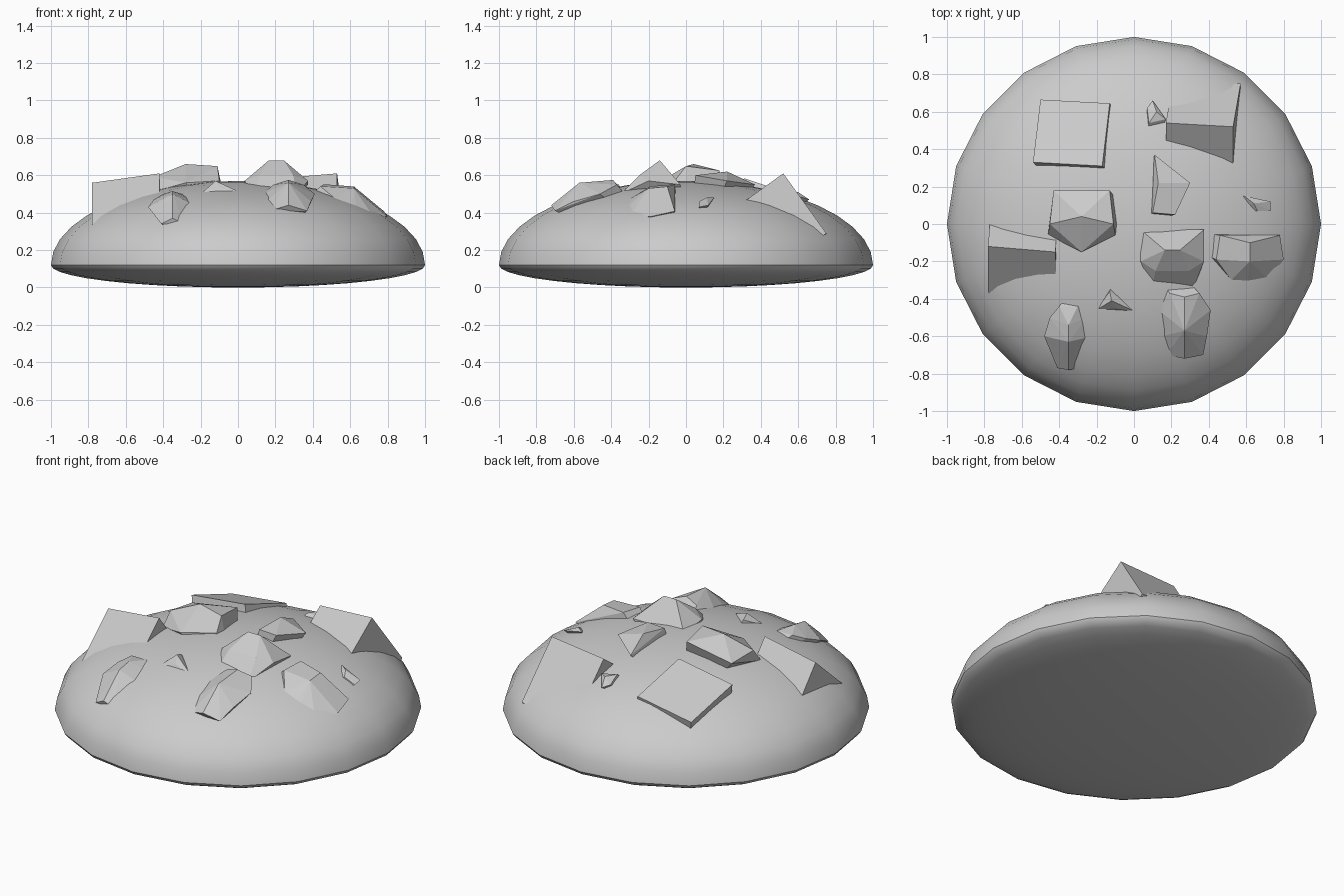
import bpy, bmesh
from mathutils import Vector

if "Cube" in bpy.data.objects:
    bpy.data.objects.remove(bpy.data.objects["Cube"])

CORE = Vector((0, 0, 0.12))


def finish(bm, name):
    bmesh.ops.recalc_face_normals(bm, faces=bm.faces)
    me = bpy.data.meshes.new(name)
    bm.to_mesh(me)
    bm.free()
    ob = bpy.data.objects.new(name, me)
    bpy.context.collection.objects.link(ob)
    return ob


def hull(name, pts):
    bm = bmesh.new()
    for p in pts:
        bm.verts.new(p)
    res = bmesh.ops.convex_hull(bm, input=bm.verts)
    junk = {g for g in res["geom_interior"] + res["geom_unused"]
            if isinstance(g, bmesh.types.BMVert)}
    bmesh.ops.delete(bm, geom=list(junk), context='VERTS')
    return finish(bm, name)


def block(name, corner, u, v, w):
    """Skewed box from one top corner and three edge vectors."""
    c, u, v, w = map(Vector, (corner, u, v, w))
    return hull(name, [c + u * i + v * j + w * k
                       for i in (0, 1) for j in (0, 1) for k in (0, 1)])


def rock(name, pts, cx=0, slope=0, mirror=True):
    """Faceted stone whose base is sunk into the dome; optionally mirrored about cx."""
    top = []
    for dx, y, z in pts:
        for s in ((1, -1) if mirror and dx else (1,)):
            top.append(Vector((cx + s * dx, y, z + slope * s * dx)))
    return hull(name, top + [p.lerp(CORE, 0.25) for p in top])


# smooth mound: flattened sphere, deep above the rim and shallow below
bm = bmesh.new()
bmesh.ops.create_uvsphere(bm, u_segments=20, v_segments=20, radius=1)
for v in bm.verts:
    v.co.z = 0.12 + v.co.z * (0.45 if v.co.z > 0 else 0.12)
mound = finish(bm, "mound")
bpy.context.view_layer.objects.active = mound
mound.select_set(True)
bpy.ops.object.shade_smooth_by_angle(angle=0.7)

# square blocks
block("block_left", (-.78, -.12, .56), (.36, -.03, .05), (0, -.25, -.22), (.01, .15, -.2))
block("block_back_right", (.17, .54, .58), (.36, -.02, .03), (.04, .23, -.32), (0, -.25, -.18))
block("block_back_left", (-.17, .31, .584), (-.37, .02, -.05), (.04, .335, -.11), (.06, -.06, -.22))

# faceted stones
rock("stone_centre_left", [(0, .04, .66), (.15, .18, .6), (.17, 0, .62),
                           (.18, -.06, .54), (0, -.15, .56)], -.28, .17)
rock("stone_centre_right", [(.04, -.14, .68), (.17, -.03, .55), (.17, -.2, .57),
                            (.11, -.35, .5), (.09, -.25, .6)], .205)
rock("stone_front_right", [(0, -.39, .575), (.08, -.37, .55), (.14, -.46, .5), (0, -.57, .56),
                           (.12, -.6, .46), (.1, -.7, .41), (0, -.72, .44)], .27)
rock("stone_front_left", [(.05, -.44, .5), (0, -.54, .515), (.1, -.5, .47), (.13, -.6, .43),
                          (0, -.63, .5), (.06, -.77, .34), (0, -.78, .37)], -.35)
rock("stone_right", [(0, -.1, .54), (.16, -.06, .48), (.18, -.19, .46),
                     (0, -.2, .53), (.1, -.3, .43), (.02, -.36, .39)], .62, -.45)
rock("stone_back", [(.11, .37, .55), (.13, .22, .62), (.3, .22, .57),
                    (.22, .05, .6), (.1, .06, .6)], mirror=False)

# small splinters
rock("splinter_back", [(.07, .62, .48), (.1, .66, .47), (.12, .6, .51),
                       (.17, .56, .5), (.08, .54, .51)], mirror=False)
rock("splinter_right", [(.59, .15, .48), (.64, .11, .48), (.73, .12, .44),
                        (.73, .07, .43), (.66, .07, .46)], mirror=False)
rock("splinter_front", [(-.13, -.36, .55), (-.12, -.41, .57), (-.2, -.46, .5),
                        (-.1, -.45, .53), (.01, -.47, .51)], mirror=False)
